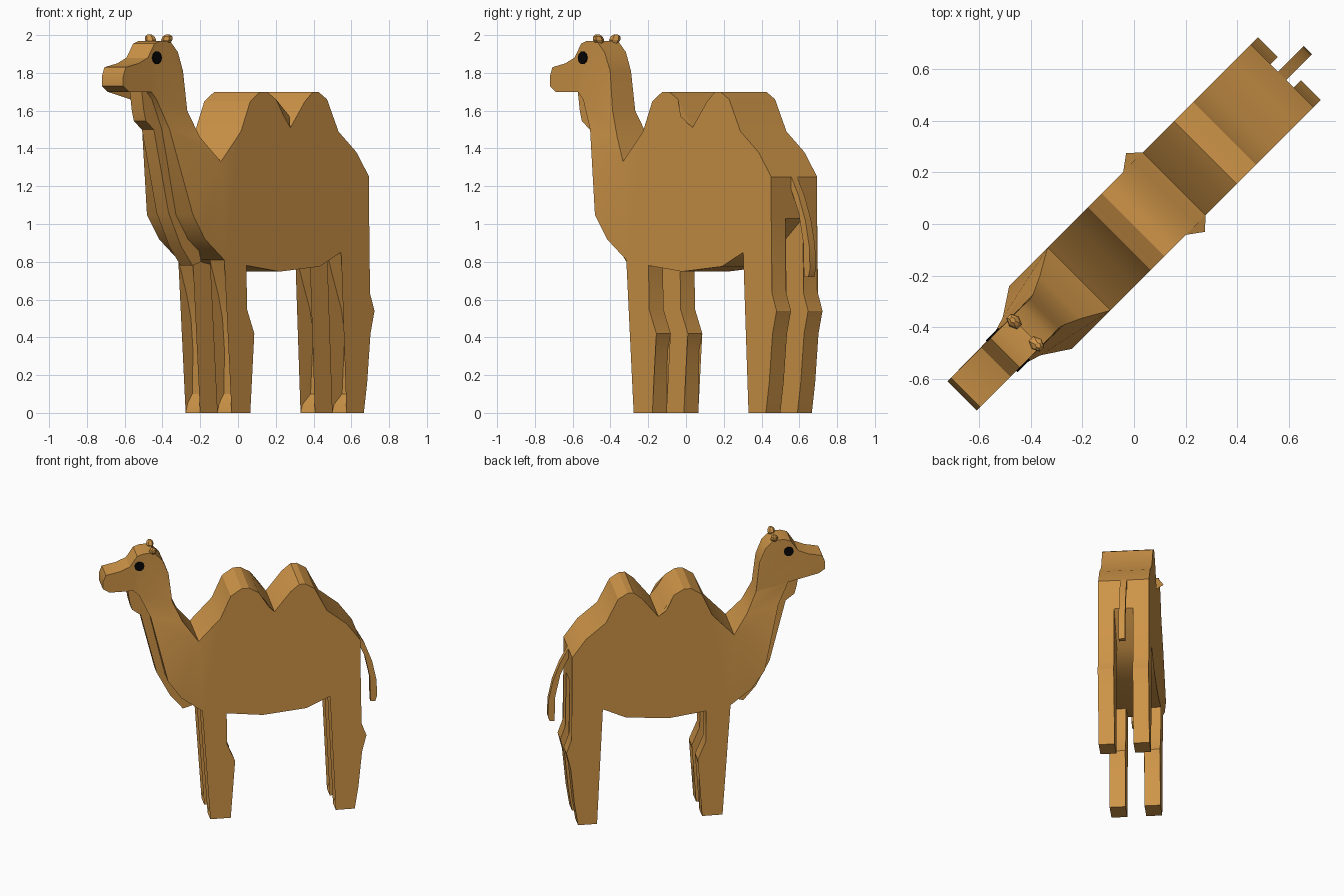
import bpy, bmesh, math
from mathutils import Matrix

if "Cube" in bpy.data.objects:
    bpy.data.objects.remove(bpy.data.objects["Cube"])

W = 0.172                                    # half width of the torso
TURN = Matrix.Rotation(math.radians(45), 4, 'Z')   # animal stands on the diagonal


def material(name, rgb):
    m = bpy.data.materials.new(name)
    m.diffuse_color = (*rgb, 1)
    m.use_nodes = True
    m.node_tree.nodes["Principled BSDF"].inputs["Base Color"].default_value = m.diffuse_color
    return m


FUR = material("tan fur", (0.62, 0.30, 0.065))
BLACK = material("black eye", (0.002, 0.002, 0.002))


def finish(bm, name, mat):
    bmesh.ops.recalc_face_normals(bm, faces=bm.faces)
    bm.transform(TURN)
    me = bpy.data.meshes.new(name)
    bm.to_mesh(me)
    bm.free()
    me.materials.append(mat)
    ob = bpy.data.objects.new(name, me)
    bpy.context.collection.objects.link(ob)
    bpy.ops.object.select_all(action='DESELECT')
    ob.select_set(True)
    bpy.context.view_layer.objects.active = ob
    bpy.ops.object.shade_smooth_by_angle(angle=math.radians(28))
    return ob


def slab(name, sides, splits=(), mat=FUR):
    """Two matching outlines of (length, width, height) points, joined by a rim."""
    bm = bmesh.new()
    loops = [[bm.verts.new(p) for p in pts] for pts in sides]
    for loop in loops:
        bm.faces.new(loop)
    a, b = loops
    n = len(a)
    for i in range(n):
        j = (i + 1) % n
        bm.faces.new((a[i], a[j], b[j], b[i]))
    for loop in loops:                       # cut the side faces where the width changes
        for i, j in splits:
            face = (set(loop[i].link_faces) & set(loop[j].link_faces)).pop()
            bmesh.utils.face_split(face, loop[i], loop[j])
    bmesh.ops.triangulate(bm, faces=[f for f in bm.faces if len(f.verts) > 4])
    return finish(bm, name, mat)


def between(pts, v0, v1):
    return [[(u, v, z) for u, z in pts] for v in (v0, v1)]


# Torso, neck and head: (length, height, half width)
body = [
    (-0.275, 0.81, W), (-0.42, 0.92, W), (-0.51, 1.05, W),            # chest
    (-0.615, 1.50, 0.103), (-0.69, 1.66, 0.08),                       # neck front
    (-0.73, 1.70, 0.08), (-0.895, 1.70, 0.08), (-0.94, 1.73, 0.08),   # jaw
    (-0.94, 1.78, 0.08), (-0.92, 1.83, 0.08), (-0.825, 1.85, 0.08),   # muzzle
    (-0.755, 1.88, 0.08), (-0.705, 1.955, 0.08), (-0.66, 1.97, 0.08),
    (-0.59, 1.97, 0.08), (-0.53, 1.91, 0.08), (-0.49, 1.81, 0.078),   # back of head
    (-0.465, 1.60, 0.085), (-0.40, 1.46, 0.115), (-0.30, 1.33, W),    # neck back
    (-0.15, 1.49, W), (-0.08, 1.65, W), (-0.005, 1.70, W),            # front hump
    (0.045, 1.70, W), (0.113, 1.66, W), (0.172, 1.57, 0.215),
    (0.22, 1.51, W), (0.33, 1.65, W), (0.39, 1.70, W),                # rear hump
    (0.43, 1.70, W), (0.495, 1.66, W), (0.58, 1.49, W),
    (0.715, 1.38, W), (0.81, 1.25, W), (0.81, 1.03, W),               # rump
    (0.60, 0.85, W), (0.44, 0.775, W), (0.14, 0.748, W), (-0.108, 0.78, W),
]
slab("body", [[(u, s * w, z) for u, z, w in body] for s in (-1, 1)],
     splits=[(2, 19), (3, 18), (4, 17), (24, 26)])

# Legs, each a flat profile flush with the side of the torso
front_leg = [(-0.275, 0.81), (-0.21, 0.62), (-0.18, 0.50), (-0.165, 0.33), (-0.17, 0.10),
             (-0.205, 0.05), (-0.22, 0.0), (-0.08, 0.0), (-0.08, 0.14), (-0.075, 0.33),
             (-0.05, 0.42), (-0.105, 0.55), (-0.108, 0.78)]
rear_leg = [(0.60, 0.85), (0.675, 0.64), (0.71, 0.55), (0.735, 0.42), (0.715, 0.10),
            (0.655, 0.045), (0.64, 0.0), (0.77, 0.0), (0.795, 0.16), (0.82, 0.42),
            (0.85, 0.54), (0.81, 0.65), (0.81, 1.03)]
for s, side in ((-1, "right"), (1, "left")):
    for part, pts in (("front_leg", front_leg), ("rear_leg", rear_leg)):
        slab(f"{part}_{side}", between(pts, s * 0.064, s * W))

# Hair fringe down the throat and chest
fringe = [(-0.70, 1.70), (-0.765, 1.70), (-0.75, 1.60), (-0.735, 1.545), (-0.675, 1.50),
          (-0.565, 1.06), (-0.47, 0.88), (-0.385, 0.78), (-0.32, 0.80), (-0.36, 0.95),
          (-0.48, 1.10), (-0.60, 1.50)]
slab("chest_fringe", between(fringe, -0.045, 0.045))

# Tail
tail = [(0.78, 1.25), (0.81, 1.25), (0.865, 1.15), (0.915, 1.02), (0.945, 0.88), (0.95, 0.76),
        (0.938, 0.72), (0.905, 0.72), (0.90, 0.90), (0.865, 1.06), (0.81, 1.18), (0.78, 1.20)]
slab("tail", between(tail, -0.022, 0.022))

for s, side in ((-1, "right"), (1, "left")):
    # Ears: small leaf shapes lofted from six-sided rings
    rings = [(1.945, 0.014, 0.018), (1.975, 0.026, 0.034), (1.993, 0.022, 0.028), (2.003, 0.01, 0.012)]
    bm = bmesh.new()
    loops = []
    for z, ru, rv in rings:
        lean = (z - 1.945) * 0.3
        loops.append([bm.verts.new((-0.594 + ru * math.cos(k * math.pi / 3),
                                    s * (0.052 + lean) + rv * math.sin(k * math.pi / 3), z))
                      for k in range(6)])
    for a, b in zip(loops, loops[1:]):
        for k in range(6):
            bm.faces.new((a[k], a[(k + 1) % 6], b[(k + 1) % 6], b[k]))
    bm.faces.new(loops[0])
    bm.faces.new(loops[-1])
    finish(bm, f"ear_{side}", FUR)

    # Eyes: thin ten-sided plates
    eye = [(-0.69 + 0.034 * math.cos(k * math.pi / 5), 1.88 + 0.034 * math.sin(k * math.pi / 5))
           for k in range(10)]
    slab(f"eye_{side}", between(eye, s * 0.079, s * 0.087), mat=BLACK)
